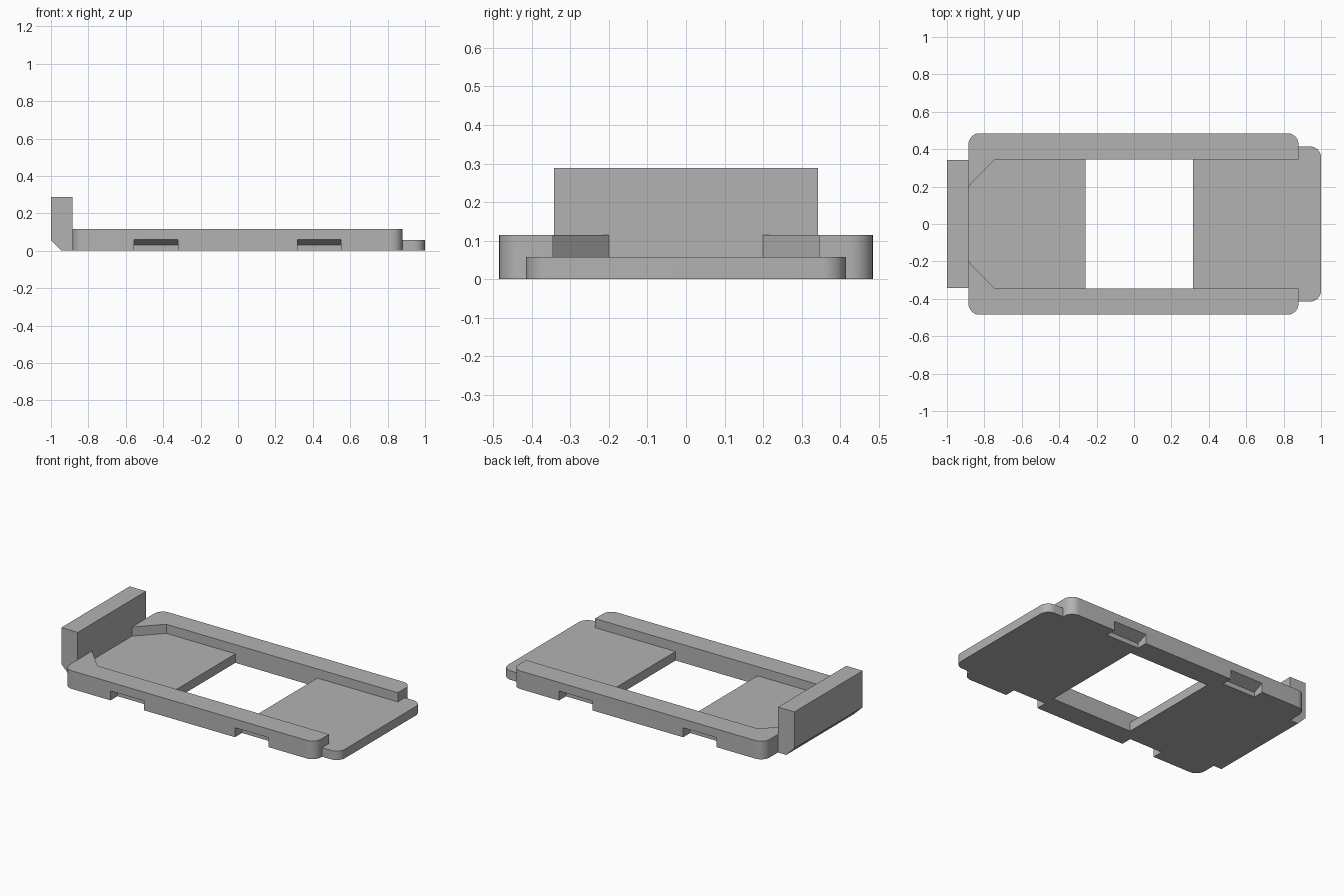
import bpy, bmesh
from math import cos, sin, pi
from mathutils import Vector

old = bpy.data.objects.get("Cube")
if old:
    bpy.data.objects.remove(old)

grey = bpy.data.materials.new("plain grey")
grey.use_nodes = True
colour = (0.45, 0.45, 0.45, 1)
grey.diffuse_color = colour
grey.node_tree.nodes["Principled BSDF"].inputs["Base Color"].default_value = colour


def arc(cx, cy, r, start, steps=10):
    """Quarter circle, anticlockwise from the start angle in quarter turns."""
    angles = [(start + i / steps) * pi / 2 for i in range(steps + 1)]
    return [(cx + r * cos(a), cy + r * sin(a)) for a in angles]


def prism(name, outline, low, high, axis="z"):
    """Extrude a closed outline along one axis."""
    place = {"x": lambda u, v, w: (w, u, v),
             "y": lambda u, v, w: (u, w, v),
             "z": lambda u, v, w: (u, v, w)}[axis]
    bm = bmesh.new()
    face = bm.faces.new([bm.verts.new(place(u, v, low)) for u, v in outline])
    top = bmesh.ops.extrude_face_region(bm, geom=[face])["geom"]
    bmesh.ops.translate(bm, vec=Vector(place(0, 0, high - low)),
                        verts=[g for g in top if isinstance(g, bmesh.types.BMVert)])
    bmesh.ops.recalc_face_normals(bm, faces=bm.faces)
    mesh = bpy.data.meshes.new(name)
    bm.to_mesh(mesh)
    bm.free()
    mesh.materials.append(grey)
    obj = bpy.data.objects.new(name, mesh)
    bpy.context.collection.objects.link(obj)
    return obj


def select(obj):
    bpy.ops.object.select_all(action="DESELECT")
    obj.select_set(True)
    bpy.context.view_layer.objects.active = obj


BACK, END, TIP = -0.885, 0.88, 1.0      # x stations
OUTER, INNER = 0.485, 0.345             # rail half widths
RAIL_TOP, FLOOR_TOP = 0.115, 0.057

# Side rails with rounded outer corners and a tapered lead-in
r = 0.06
rail_outline = ([(-0.745, INNER), (END, INNER)]
                + arc(END - r, OUTER - r, r, 0)
                + arc(BACK + r, OUTER - r, r, 1)
                + [(BACK, 0.2)])
# Finger notch section: short upright wall, then a sloping roof
notch = [(0.415, -0.05), (0.415, 0.03), (OUTER, 0.06), (0.55, 0.088), (0.55, -0.05)]

for side, word in ((1, "back"), (-1, "front")):
    rail = prism(word + "_rail", [(x, y * side) for x, y in rail_outline], 0, RAIL_TOP)
    for low, high in ((-0.555, -0.32), (0.318, 0.552)):
        cutter = prism("notch_cutter", [(y * side, z) for y, z in notch], low, high, "x")
        cutter.hide_render = True
        cut = rail.modifiers.new("notch", "BOOLEAN")
        cut.operation, cut.solver, cut.object = "DIFFERENCE", "EXACT", cutter
        select(rail)
        bpy.ops.object.modifier_apply(modifier=cut.name)
        bpy.data.objects.remove(cutter)
    select(rail)
    bpy.ops.object.shade_smooth_by_angle()

# Floor panel beside the end wall
half = [(-0.26, INNER), (-0.745, INNER), (BACK, 0.2)]
prism("wall_side_floor", half + [(x, -y) for x, y in reversed(half)], 0, FLOOR_TOP)

# Floor panel with the rounded tongue
tongue, r = 0.415, 0.06
half = arc(TIP - r, tongue - r, r, 0) + [(END, tongue), (END, INNER), (0.315, INNER)]
floor = prism("tongue_floor", half + [(x, -y) for x, y in reversed(half)], 0, FLOOR_TOP)
select(floor)
bpy.ops.object.shade_smooth_by_angle()

# Upright end wall with a bevelled lower edge
prism("end_wall", [(BACK, 0), (BACK, 0.288), (-1, 0.288), (-1, 0.057), (-0.943, 0)],
      -0.342, 0.342, "y")
